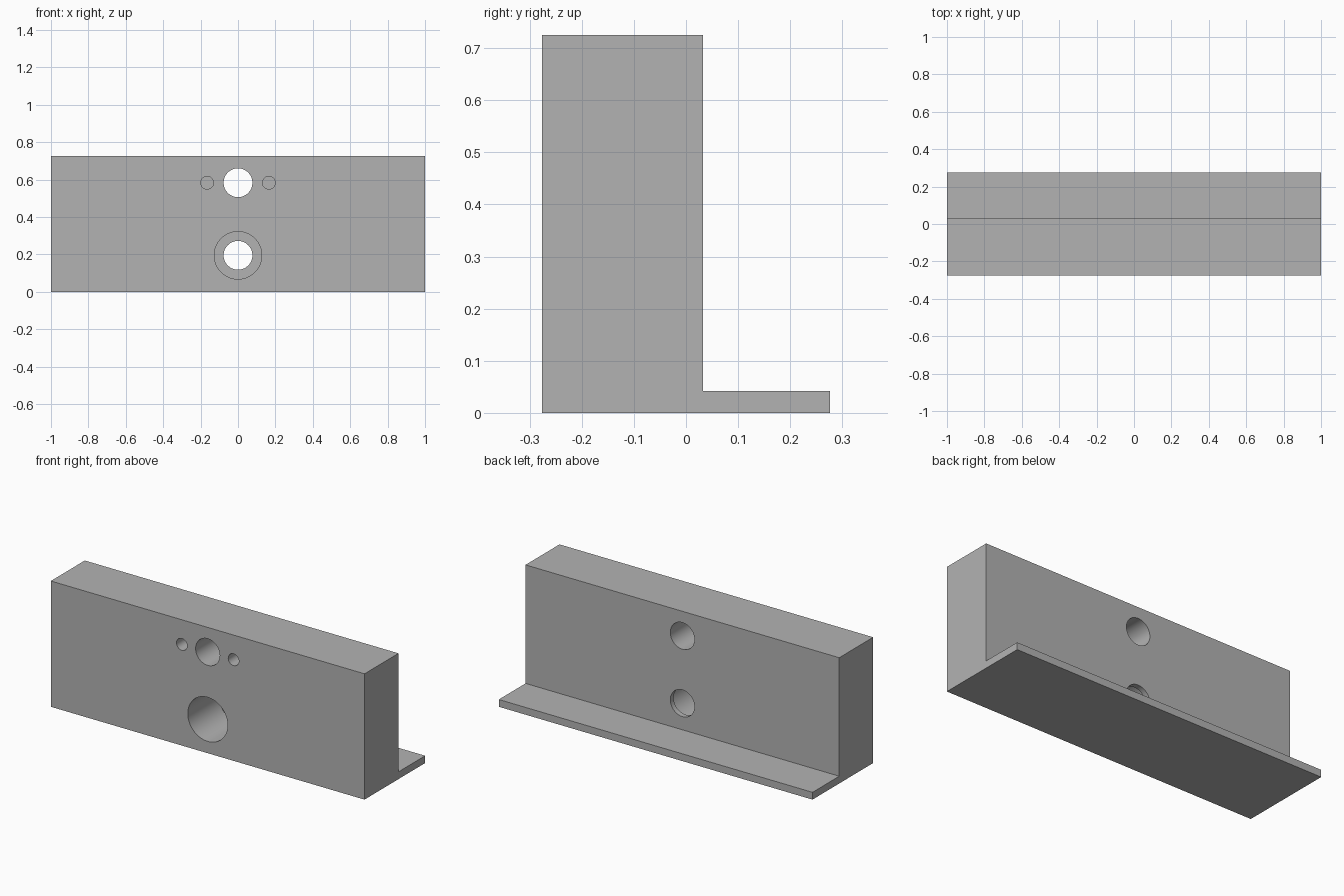
import bpy
import bmesh
import math

cube = bpy.data.objects.get("Cube")
if cube:
    bpy.data.objects.remove(cube, do_unlink=True)

FRONT, WALL_BACK, BACK = -0.276, 0.033, 0.276
HEIGHT, FLANGE = 0.725, 0.042

grey = bpy.data.materials.new("plain grey")
grey.use_nodes = True
colour = (0.45, 0.45, 0.45, 1)
grey.diffuse_color = colour
grey.node_tree.nodes["Principled BSDF"].inputs["Base Color"].default_value = colour

# L-shaped block: side profile extruded along x
profile = [(FRONT, 0), (BACK, 0), (BACK, FLANGE), (WALL_BACK, FLANGE),
           (WALL_BACK, HEIGHT), (FRONT, HEIGHT)]
bm = bmesh.new()
face = bm.faces.new([bm.verts.new((-1, y, z)) for y, z in profile])
extruded = bmesh.ops.extrude_face_region(bm, geom=[face])
new_verts = [g for g in extruded["geom"] if isinstance(g, bmesh.types.BMVert)]
bmesh.ops.translate(bm, verts=new_verts, vec=(2, 0, 0))
bmesh.ops.recalc_face_normals(bm, faces=bm.faces)
mesh = bpy.data.meshes.new("angle_block")
bm.to_mesh(mesh)
bm.free()
block = bpy.data.objects.new("angle_block", mesh)
bpy.context.collection.objects.link(block)
mesh.materials.append(grey)


def drill(name, x, z, radius, depth):
    """Cut a round hole into the front face."""
    start = FRONT - 0.1
    length = depth + 0.1
    bpy.ops.mesh.primitive_cylinder_add(
        vertices=64, radius=radius, depth=length,
        location=(x, start + length / 2, z), rotation=(math.pi / 2, 0, 0))
    cutter = bpy.context.object
    cutter.name = name + "_cutter"
    cutter.hide_render = True
    cutter.data.materials.append(grey)
    cut = block.modifiers.new(name, "BOOLEAN")
    cut.operation = "DIFFERENCE"
    cut.solver = "EXACT"
    cut.object = cutter
    bpy.context.view_layer.objects.active = block
    bpy.ops.object.modifier_apply(modifier=name)
    bpy.data.objects.remove(cutter, do_unlink=True)


# Through holes, deep counterbore and two blind pin holes
through = WALL_BACK - FRONT + 0.1
drill("upper_hole", 0, 0.583, 0.077, through)
drill("counterbore", 0, 0.195, 0.127, WALL_BACK - FRONT - 0.03)
drill("lower_hole", 0, 0.195, 0.077, through)
for side, name in ((-1, "right_pin_hole"), (1, "left_pin_hole")):
    drill(name, side * 0.165, 0.583, 0.034, 0.15)

# Smooth bores, sharp edges
bpy.ops.object.select_all(action="DESELECT")
block.select_set(True)
bpy.context.view_layer.objects.active = block
bpy.ops.object.shade_smooth_by_angle(angle=math.radians(30))
